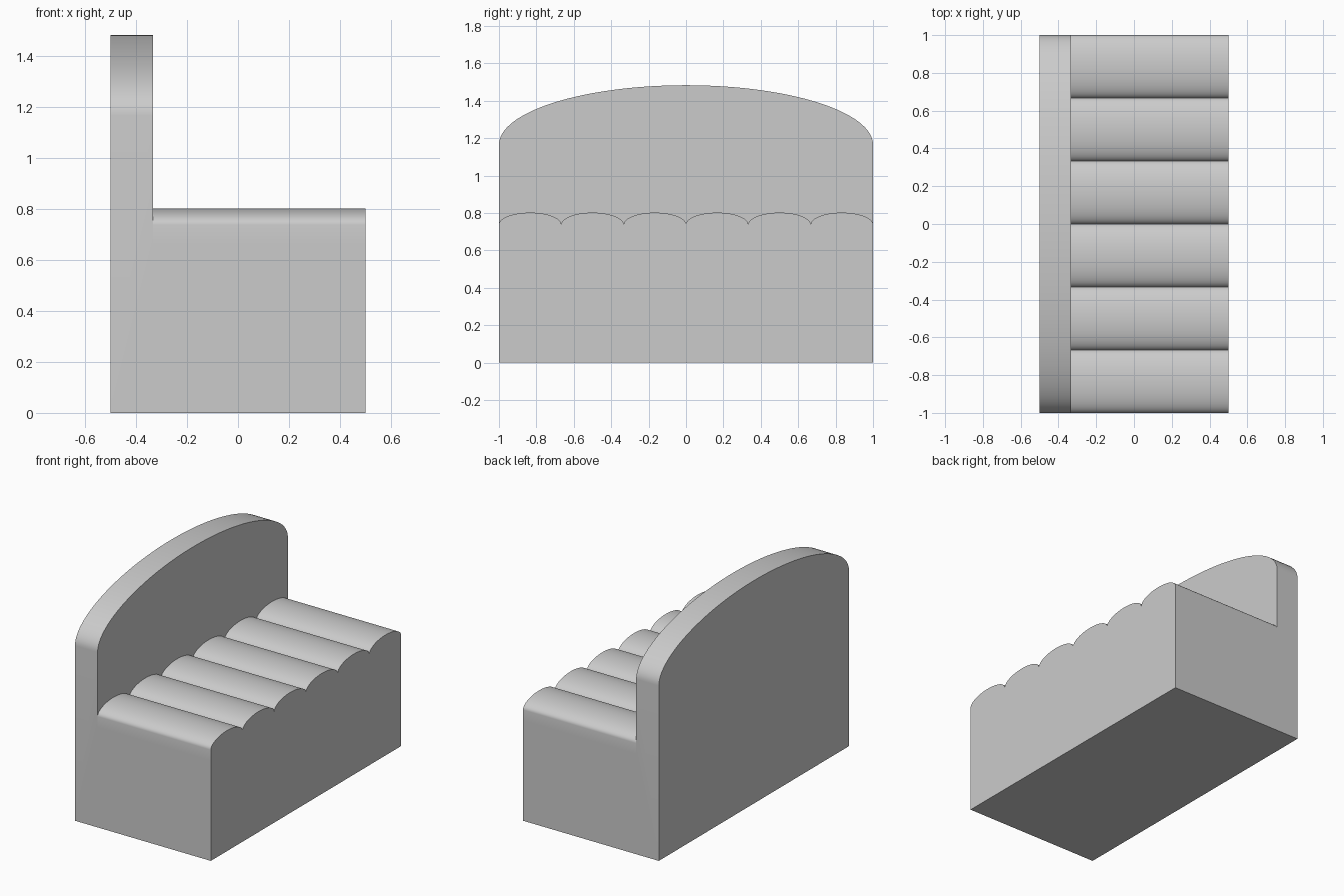
import bpy, bmesh
from math import sin, cos, pi, radians

if "Cube" in bpy.data.objects:
    bpy.data.objects.remove(bpy.data.objects["Cube"])


def arch(yc, half, z, rise, steps):
    """Points of a half ellipse running from +y to -y."""
    return [(yc + half * cos(pi * i / steps), z + rise * sin(pi * i / steps))
            for i in range(steps + 1)]


def extrude_profile(name, pts, x0, x1):
    """Solid made from a (y, z) outline extruded along x."""
    bm = bmesh.new()
    face = bm.faces.new([bm.verts.new((x0, y, z)) for y, z in pts])
    ext = bmesh.ops.extrude_face_region(bm, geom=[face], use_keep_orig=True)
    moved = [v for v in ext["geom"] if isinstance(v, bmesh.types.BMVert)]
    bmesh.ops.translate(bm, verts=moved, vec=(x1 - x0, 0, 0))
    bmesh.ops.recalc_face_normals(bm, faces=bm.faces)
    mesh = bpy.data.meshes.new(name)
    bm.to_mesh(mesh)
    bm.free()
    obj = bpy.data.objects.new(name, mesh)
    bpy.context.collection.objects.link(obj)
    return obj


def activate(obj):
    bpy.ops.object.select_all(action='DESELECT')
    obj.select_set(True)
    bpy.context.view_layer.objects.active = obj


BACK_X, SEAT_Z = -1 / 3, 2 / 3

# Base and arched headboard in one piece: arch extruded, seat space cut away
frame = extrude_profile("base_and_backrest",
                        [(-1, 0), (1, 0)] + arch(0, 1, 1.165, 0.318, 64),
                        -0.5, 0.5)
cutter = extrude_profile("seat_cutter",
                         [(-1.2, SEAT_Z), (1.2, SEAT_Z), (1.2, 2), (-1.2, 2)],
                         BACK_X, 0.8)
cutter.hide_render = True
cut = frame.modifiers.new("seat_cut", 'BOOLEAN')
cut.operation = 'DIFFERENCE'
cut.solver = 'EXACT'
cut.object = cutter
activate(frame)
bpy.ops.object.modifier_apply(modifier=cut.name)
bpy.data.objects.remove(cutter)

# Cushion with six rounded rolls
outline = [(-1, SEAT_Z), (1, SEAT_Z)]
for i in range(6):
    roll = arch(1 - (2 * i + 1) / 6, 1 / 6, 0.738, 0.064, 24)
    outline += roll if i == 0 else roll[1:]
cushion = extrude_profile("cushion", outline, BACK_X, 0.5)

for obj in (frame, cushion):
    activate(obj)
    bpy.ops.object.shade_smooth_by_angle(angle=radians(30))
